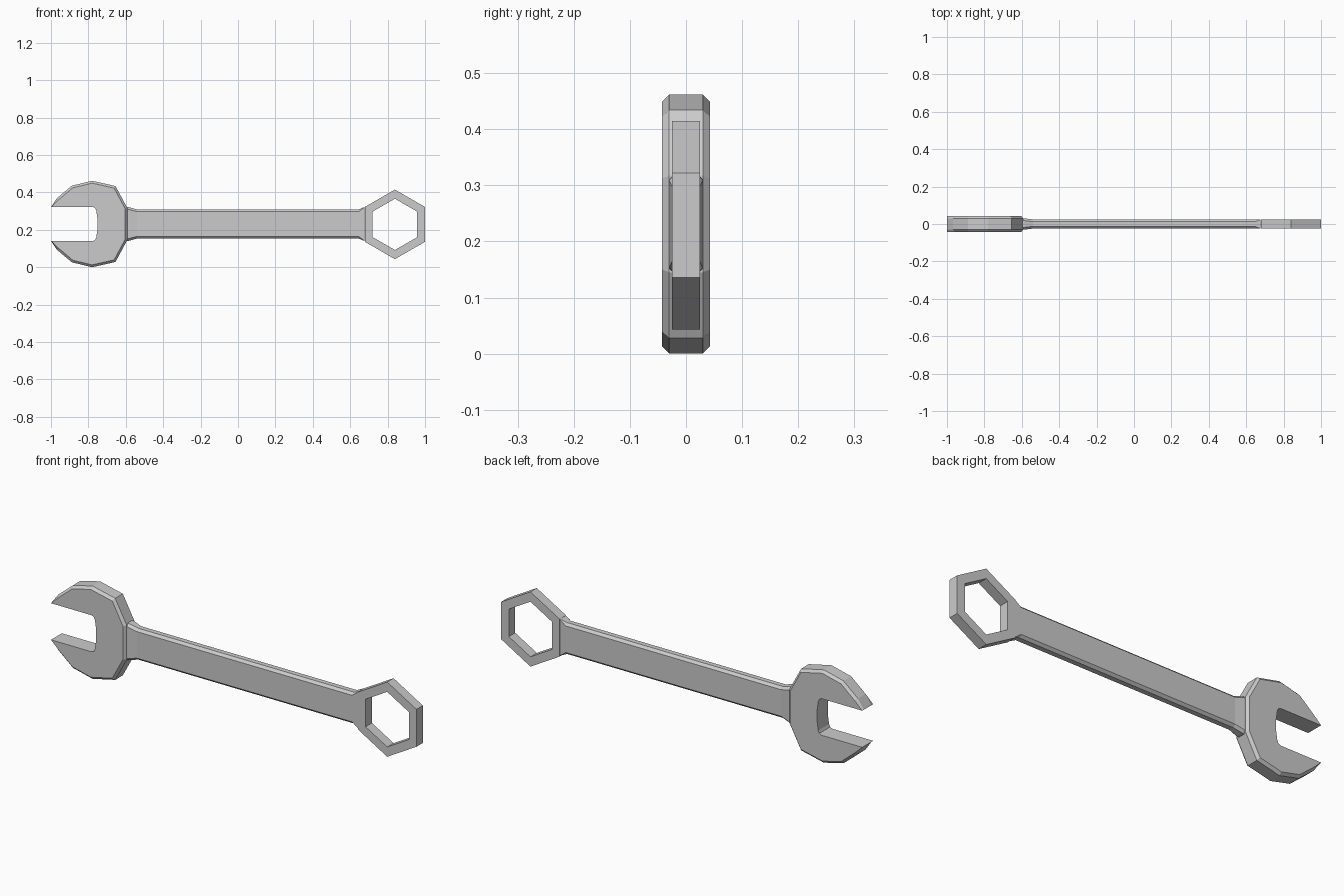
import bpy, bmesh, math

if "Cube" in bpy.data.objects:
    bpy.data.objects.remove(bpy.data.objects["Cube"])

ZC = 0.231  # height of the wrench centre line


def loft(name, rings, caps=True, closed=False):
    """Skin matching rings of points; cap the ends or close into a loop."""
    bm = bmesh.new()
    loops = [[bm.verts.new(p) for p in r] for r in rings]
    n = len(loops[0])
    pairs = list(zip(loops, loops[1:]))
    if closed:
        pairs.append((loops[-1], loops[0]))
    for a, b in pairs:
        for i in range(n):
            j = (i + 1) % n
            bm.faces.new((a[i], a[j], b[j], b[i]))
    if caps and not closed:
        bm.faces.new(loops[0])
        bm.faces.new(loops[-1])
    bmesh.ops.recalc_face_normals(bm, faces=bm.faces)
    me = bpy.data.meshes.new(name)
    bm.to_mesh(me)
    bm.free()
    ob = bpy.data.objects.new(name, me)
    bpy.context.collection.objects.link(ob)
    return ob


# Open jaw: upper half outline, mirrored below, with chamfered outer rim
outer = [(-0.968, 0.138), (-0.888, 0.205), (-0.78, 0.231), (-0.655, 0.203), (-0.592, 0.086)]
slot = [(-0.752, 0.03), (-0.758, 0.072), (-0.764, 0.085), (-0.777, 0.091), (-1.0, 0.091)]


def jaw_ring(y, scale):
    cx = -0.79
    o = [(cx + (x - cx) * scale, z * scale) for x, z in outer]
    half = slot + o
    pts = half + [(x, -z) for x, z in reversed(half)]
    return [(x, y, ZC + z) for x, z in pts]


loft("open_jaw", [jaw_ring(-0.0425, 0.945), jaw_ring(-0.03, 1),
                  jaw_ring(0.03, 1), jaw_ring(0.0425, 0.945)])


# Handle: chamfered bar flaring at both ends
def bar_ring(x, w, t, c):
    q = [(t, w - c), (t - c, w)]
    pts = q + [(-y, z) for y, z in reversed(q)]
    pts += [(-y, -z) for y, z in pts]
    return [(x, y, ZC + z) for y, z in pts]


loft("handle", [bar_ring(-0.605, 0.093, 0.03, 0.012),
                bar_ring(-0.585, 0.090, 0.03, 0.012),
                bar_ring(-0.54, 0.078, 0.0245, 0.012),
                bar_ring(0.645, 0.078, 0.0245, 0.012),
                bar_ring(0.677, 0.091, 0.0245, 0.001)])


# Hexagonal ring end
def hex_ring(r, y):
    return [(0.839 + r * math.sin(k * math.pi / 3), y,
             ZC - 0.002 + r * math.cos(k * math.pi / 3)) for k in range(6)]


loft("hex_ring", [hex_ring(0.186, -0.025), hex_ring(0.186, 0.025),
                  hex_ring(0.137, 0.025), hex_ring(0.137, -0.025)], closed=True)
